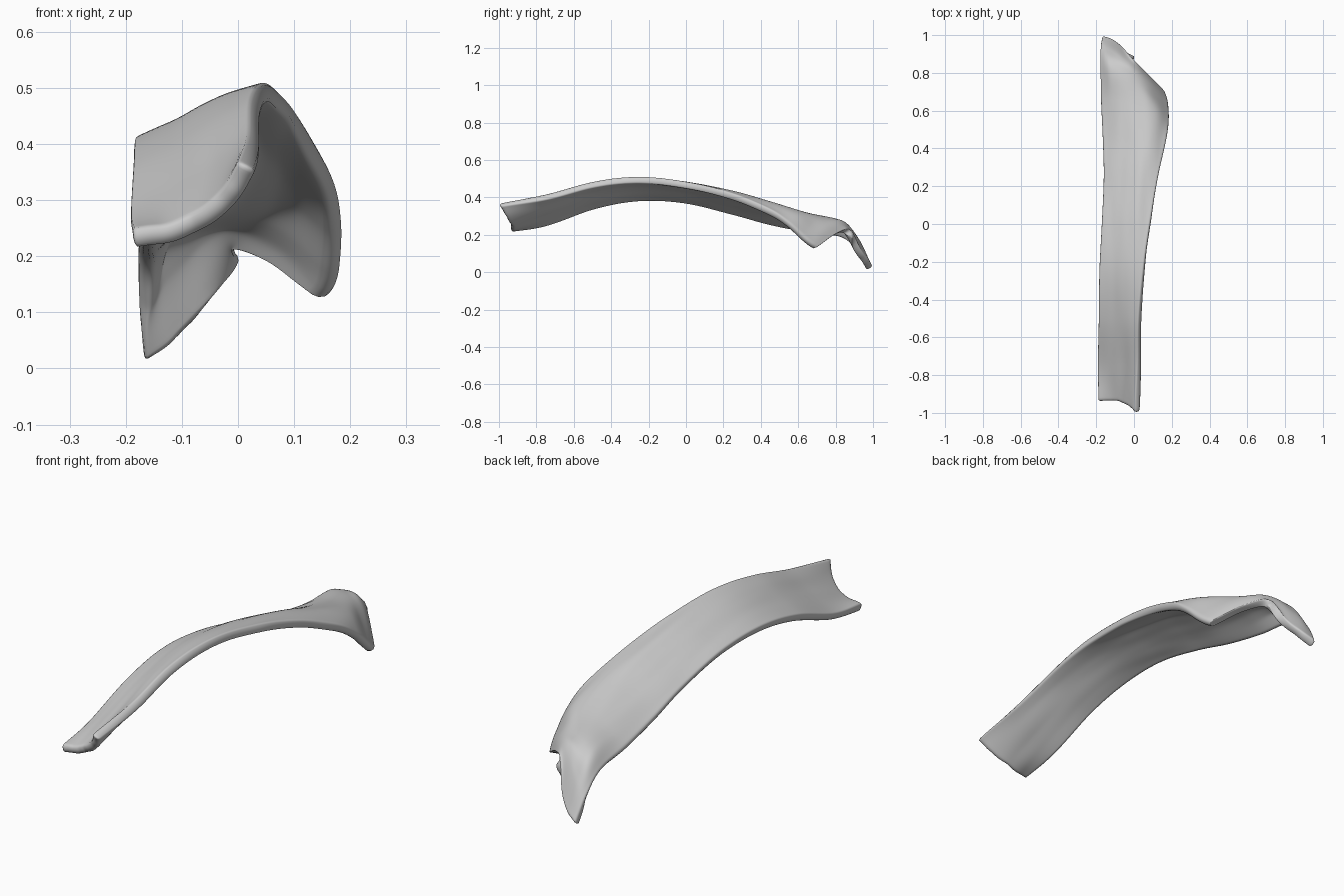
import bpy, bmesh, math
from mathutils import Vector
from mathutils import noise

if "Cube" in bpy.data.objects:
    bpy.data.objects.remove(bpy.data.objects["Cube"])

# Straight cross-sections of the outer surface: y, then (x, z) left to right
straight = [
    (-0.75, (-.195, .275), (-.125, .315), (-.05, .36), (.02, .42)),
    (-0.50, (-.19, .365), (-.12, .40), (-.045, .445), (.025, .485)),
    (-0.25, (-.187, .41), (-.11, .445), (-.03, .487), (.05, .512)),
    (0.00, (-.175, .395), (-.09, .437), (.0, .478), (.085, .485)),
    (0.25, (-.165, .335), (-.07, .39), (.035, .435), (.13, .42)),
    (0.45, (-.17, .28), (-.06, .342), (.07, .38), (.175, .335)),
]
# Skewed sections at both broken ends: (x, y, z)
front_end = [(-.19, -.94, .25), (-.13, -.94, .255), (-.08, -.945, .275),
             (-.03, -.97, .315), (.0, -1, .37)]
back_end = [
    [(-.18, .66, .235), (-.1, .66, .29), (0, .64, .32), (.11, .6, .32), (.19, .55, .26)],
    [(-.182, .84, .2), (-.13, .84, .262), (-.02, .78, .29), (.09, .7, .27), (.188, .63, .185)],
    [(-.18, .94, .12), (-.125, .92, .185), (-.02, .845, .265), (.085, .755, .235), (.18, .67, .15)],
    [(-.168, 1, .025), (-.11, .98, .06), (-.06, .94, .11), (-.015, .885, .225),
     (.07, .8, .2), (.168, .7, .13)],
]


def spline(points, n):
    """Resample a point list with a Catmull-Rom curve."""
    p = [Vector(q) for q in points]
    p = [2 * p[0] - p[1]] + p + [2 * p[-1] - p[-2]]
    out = []
    for k in range(n):
        t = k / (n - 1) * (len(p) - 3)
        i = min(int(t), len(p) - 4)
        t -= i
        a, b, c, d = p[i:i + 4]
        out.append(0.5 * (2 * b + (c - a) * t + (2 * a - 5 * b + 4 * c - d) * t * t
                          + (3 * b - a - 3 * c + d) * t ** 3))
    return out


# Loft the outer surface
ACROSS, ALONG = 25, 101
sections = [front_end] + [[(x, s[0], z) for x, z in s[1:]] for s in straight] + back_end
rows = [spline(s, ACROSS) for s in sections]
columns = [spline([r[j] for r in rows], ALONG) for j in range(ACROSS)]

bm = bmesh.new()
grid = []
for col in columns:
    line = []
    for i, p in enumerate(col):
        # faint lengthwise grain and ragged broken ends
        p.z += 0.003 * noise.noise(Vector((p.x * 22, p.y * 3, 0)))
        if i in (0, ALONG - 1):
            p.y -= math.copysign(0.006, p.y) * abs(noise.noise(Vector((p.x * 40, 5, 1))))
        line.append(bm.verts.new(p))
    grid.append(line)
for j in range(ACROSS - 1):
    for i in range(ALONG - 1):
        bm.faces.new((grid[j][i], grid[j + 1][i], grid[j + 1][i + 1], grid[j][i + 1]))

mesh = bpy.data.meshes.new("curved_shard")
bm.to_mesh(mesh)
bm.free()
shard = bpy.data.objects.new("curved_shard", mesh)
bpy.context.collection.objects.link(shard)

# Wall thickness with softened rims
solid = shard.modifiers.new("thickness", 'SOLIDIFY')
solid.thickness = 0.036
solid.offset = -1
soft = shard.modifiers.new("soft_rim", 'SUBSURF')
soft.levels = soft.render_levels = 1

bpy.context.view_layer.objects.active = shard
shard.select_set(True)
bpy.ops.object.shade_smooth()
